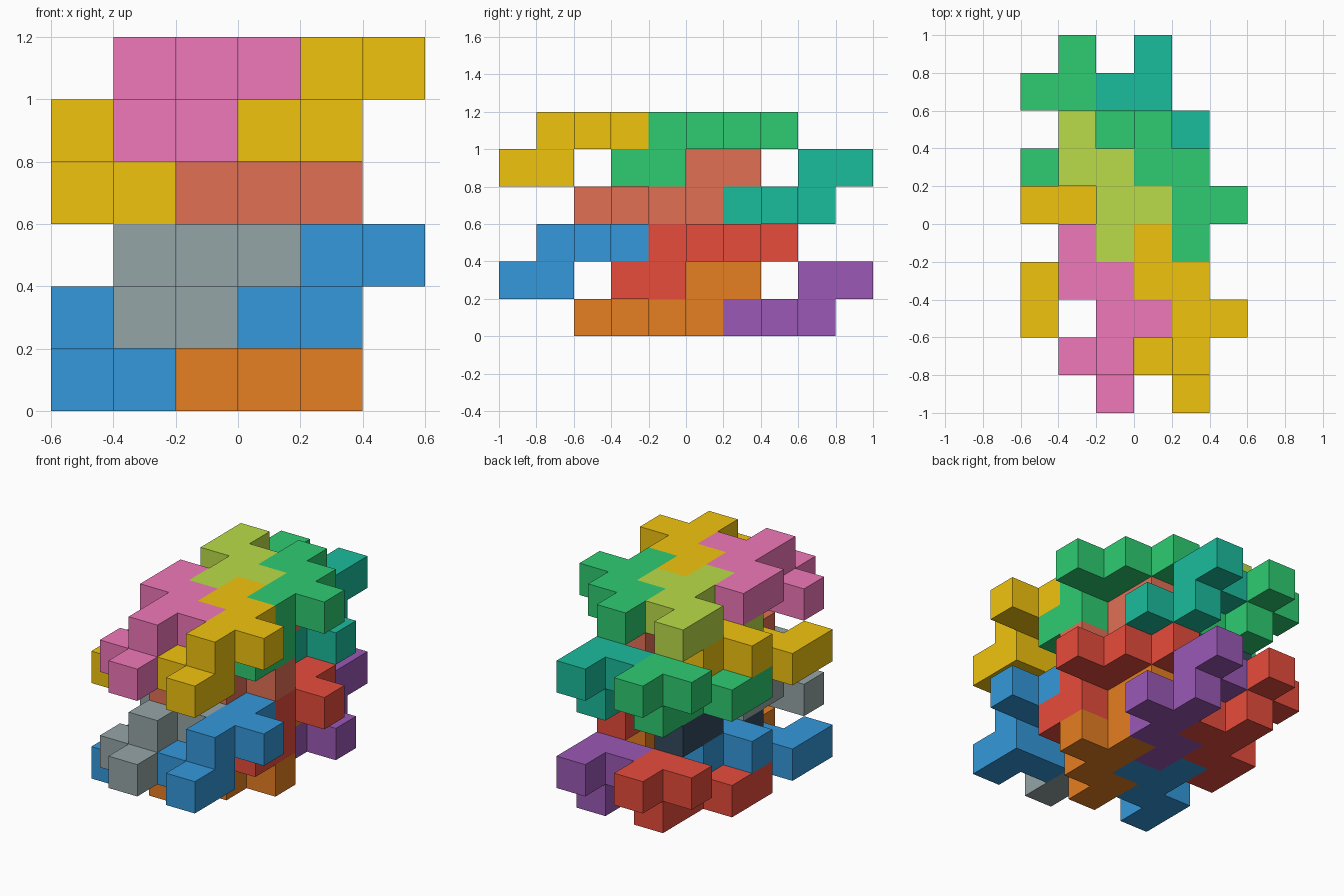
import bpy, bmesh
from mathutils import Vector

if "Cube" in bpy.data.objects:
    bpy.data.objects.remove(bpy.data.objects["Cube"])

U = 0.2  # cube edge

# One puzzle piece: six-cube zigzag plate plus a three-cube hook one layer away
PLATE = [(0, 3), (0, 2), (1, 2), (1, 1), (2, 1), (1, 0)]
HOOK = [(0, 0), (1, 0), (1, -1)]

COLORS = {
    "blue": "3498DB", "grey": "95A5A6", "orange": "E67E22", "red": "E74C3C",
    "purple": "9B59B6", "slate": "34495E", "gold": "F1C40F", "pink": "F078B8",
    "terracotta": "E17055", "green": "2ECC71", "teal": "1ABC9C", "lime": "BADC48",
}


def linear(c):
    return c / 12.92 if c <= 0.04045 else ((c + 0.055) / 1.055) ** 2.4


def material(name):
    mat = bpy.data.materials.get(name)
    if not mat:
        mat = bpy.data.materials.new(name)
        h = COLORS[name]
        mat.diffuse_color = [linear(int(h[k:k + 2], 16) / 255) for k in (0, 2, 4)] + [1]
        mat.use_nodes = True
        mat.node_tree.nodes["Principled BSDF"].inputs["Base Color"].default_value = mat.diffuse_color
    return mat


def build_piece(name, cells, color):
    """Outer skin of a set of unit cubes, with coplanar faces merged."""
    bm = bmesh.new()
    cells = set(cells)
    for cell in cells:
        centre = Vector(cell) + Vector((0.5, 0.5, 0.5))
        for axis in range(3):
            for sign in (-1, 1):
                step = Vector((0, 0, 0))
                step[axis] = sign
                if tuple(int(v) for v in Vector(cell) + step) in cells:
                    continue
                a, b = Vector((0, 0, 0)), Vector((0, 0, 0))
                a[(axis + 1) % 3] = 0.5
                b[(axis + 2) % 3] = 0.5 * sign
                mid = centre + step * 0.5
                quad = (mid - a - b, mid + a - b, mid + a + b, mid - a + b)
                bm.faces.new([bm.verts.new((p - Vector((3, 5, 0))) * U) for p in quad])
    bmesh.ops.remove_doubles(bm, verts=bm.verts, dist=0.001)
    bmesh.ops.dissolve_limit(bm, angle_limit=0.01, verts=bm.verts, edges=bm.edges)
    bmesh.ops.recalc_face_normals(bm, faces=bm.faces)
    mesh = bpy.data.meshes.new(name)
    bm.to_mesh(mesh)
    bm.free()
    mesh.materials.append(material(color))
    bpy.context.collection.objects.link(bpy.data.objects.new(name, mesh))


# Colours per storey: upright then flipped pieces, (left, right) for front and back
STOREYS = [
    ("lower", 0, [["grey", "blue"], ["slate", "red"]], [["blue", "orange"], ["red", "purple"]]),
    ("upper", 3, [["pink", "gold"], ["lime", "green"]], [["gold", "terracotta"], ["green", "teal"]]),
]

for storey, z, upright, flipped in STOREYS:
    for row, depth in enumerate(("front", "back")):
        for col, side in enumerate(("left", "right")):
            # Plate on top, hook hanging down
            x, y = 1 + 2 * col, 1 + 3 * row
            cells = [(x + i, y + j, z + 2) for i, j in PLATE]
            cells += [(x + i, y + j, z + 1) for i, j in HOOK]
            build_piece(f"{storey}_{depth}_{side}_top_piece", cells, upright[row][col])
            # Plate at the bottom, turned over, hook standing up
            x, y = 2 * col, 5 + 3 * row
            cells = [(x + i, y - j, z) for i, j in PLATE]
            cells += [(x + i, y - j, z + 1) for i, j in HOOK]
            build_piece(f"{storey}_{depth}_{side}_bottom_piece", cells, flipped[row][col])
